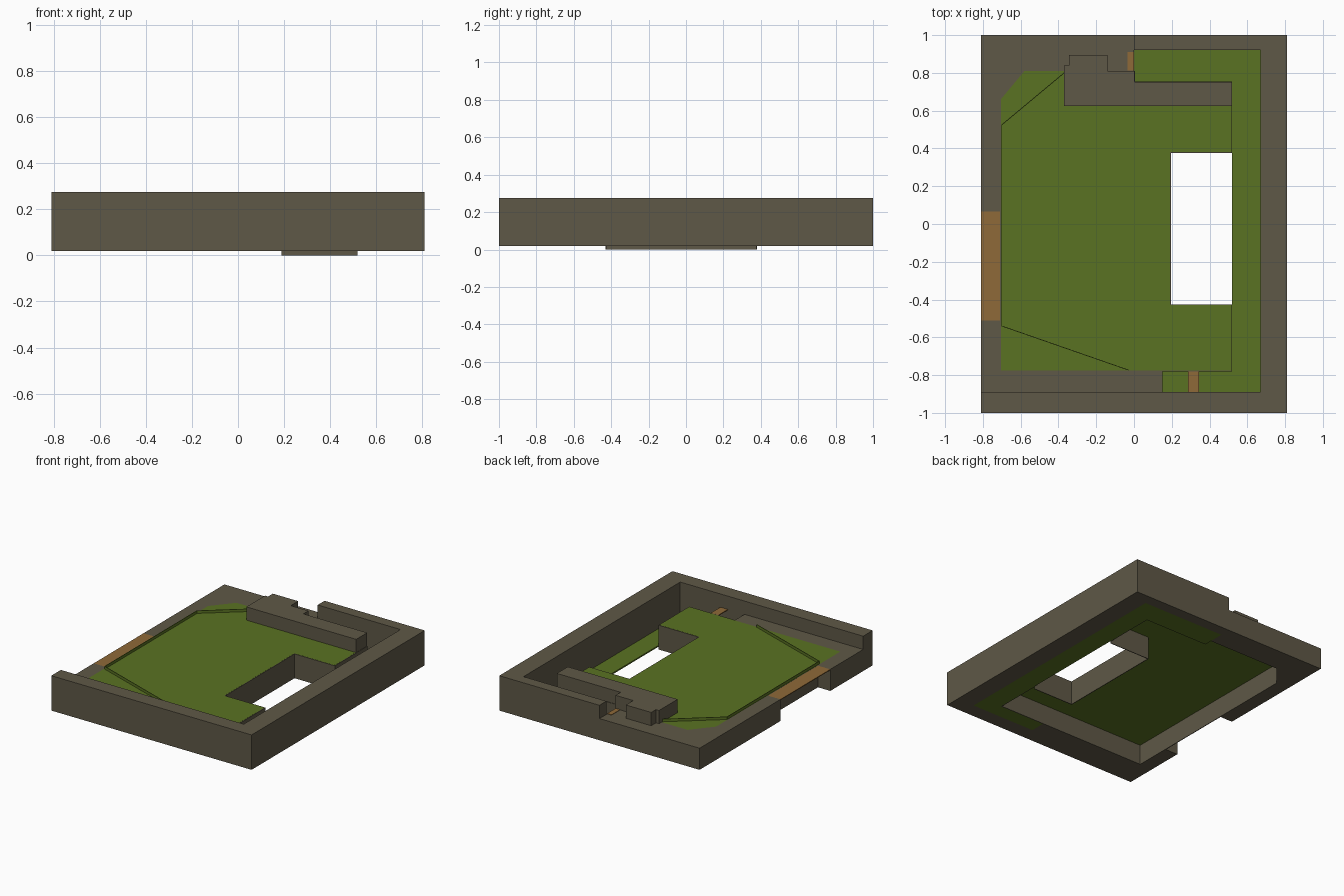
import bpy, bmesh, math
from mathutils import Vector

if "Cube" in bpy.data.objects:
    bpy.data.objects.remove(bpy.data.objects["Cube"])


def material(name, rgb):
    m = bpy.data.materials.new(name)
    m.diffuse_color = (*rgb, 1)
    m.use_nodes = True
    m.node_tree.nodes["Principled BSDF"].inputs["Base Color"].default_value = m.diffuse_color
    return m


STONE = material("stone brown", (0.114, 0.098, 0.063))
GRASS = material("grass green", (0.102, 0.168, 0.016))
WOOD = material("wood orange", (0.275, 0.144, 0.040))

BASE, LOW, MID, TOP = 0.02, 0.03, 0.178, 0.275


def prism(name, pts, z0, z1, mat):
    """Extrude a flat outline from z0 up to z1."""
    bm = bmesh.new()
    face = bm.faces.new([bm.verts.new((x, y, z0)) for x, y in pts])
    ext = bmesh.ops.extrude_face_region(bm, geom=[face])
    for v in ext["geom"]:
        if isinstance(v, bmesh.types.BMVert):
            v.co.z = z1
    bmesh.ops.recalc_face_normals(bm, faces=bm.faces)
    me = bpy.data.meshes.new(name)
    bm.to_mesh(me)
    bm.free()
    me.materials.append(mat)
    ob = bpy.data.objects.new(name, me)
    bpy.context.collection.objects.link(ob)
    return ob


def box(name, x0, x1, y0, y1, z0, z1, mat):
    return prism(name, [(x0, y0), (x1, y0), (x1, y1), (x0, y1)], z0, z1, mat)


# Tall outer walls
box("front_wall", -0.81, 0.81, -1, -0.89, BASE, TOP, STONE)
box("right_wall", 0.67, 0.81, -0.89, 1, BASE, TOP, STONE)
box("back_wall", 0, 0.67, 0.92, 1, BASE, TOP, STONE)

# Lower terraces on the left, front and back
box("front_terrace", -0.81, 0.15, -0.89, -0.775, BASE, MID, STONE)
box("left_wall_front", -0.81, -0.705, -0.775, -0.51, BASE, MID, STONE)
prism("back_left_terrace",
      [(-0.81, 1), (-0.81, 0.065), (-0.705, 0.065), (-0.705, 0.66),
       (-0.58, 0.81), (0, 0.81), (0, 1)], BASE, MID, STONE)

# Raised lawn, notched by the open pit on its right side
prism("lawn",
      [(-0.705, -0.775), (0.515, -0.775), (0.515, -0.43), (0.19, -0.43),
       (0.19, 0.38), (0.515, 0.38), (0.515, 0.75), (0, 0.75), (0, 0.81),
       (-0.58, 0.81), (-0.705, 0.66)], 0.168, MID, GRASS)

# Sunken path along the front, right and back
prism("sunken_path",
      [(0.15, -0.89), (0.67, -0.89), (0.67, 0.92), (0, 0.92), (0, 0.75),
       (0.52, 0.75), (0.52, -0.78), (0.15, -0.78)], BASE, LOW, GRASS)

# Thin retaining walls under the lawn edges
T = 0.005
RETAINING = {
    "gate_retaining_wall": (-0.705 - T, -0.705, -0.51, 0.065, BASE),
    "path_front_retaining_wall": (0.15, 0.52, -0.775 - T, -0.775, BASE),
    "path_right_retaining_wall_front": (0.515, 0.515 + T, -0.775, -0.43, BASE),
    "path_right_retaining_wall_back": (0.515, 0.515 + T, 0.38, 0.75, BASE),
    "path_back_retaining_wall": (0, 0.52, 0.75, 0.75 + T, BASE),
    "path_end_retaining_wall": (0, T, 0.75 + T, 0.81, BASE),
    "pit_front_wall": (0.19, 0.52, -0.43, -0.43 + T, 0),
    "pit_back_wall": (0.19, 0.52, 0.38 - T, 0.38, 0),
    "pit_left_wall": (0.19, 0.19 + T, -0.43 + T, 0.38 - T, 0),
}
for name, (x0, x1, y0, y1, z0) in RETAINING.items():
    box(name, x0, x1, y0, y1, z0, MID - 0.0005, STONE)

# Tall rampart block at the back
prism("rampart",
      [(-0.37, 0.625), (0.518, 0.625), (0.518, 0.752), (0.002, 0.752),
       (0.002, 0.81), (-0.14, 0.81), (-0.14, 0.895), (-0.345, 0.895),
       (-0.345, 0.84), (-0.37, 0.84)], MID, TOP, STONE)

# Low thin kerb crossing the lawn, one strip per segment
KERB = [(-0.03, -0.773), (-0.70, -0.54), (-0.70, 0.525), (-0.37, 0.80)]
for i, (a, b) in enumerate(zip(KERB, KERB[1:])):
    a, b = Vector(a), Vector(b)
    d = (b - a).normalized()
    n = Vector((-d.y, d.x)) * 0.002
    prism(f"kerb_{i + 1}", [a + n, a - n, b - n, b + n], MID, 0.198, GRASS)

# Wooden bridges
box("gate_bridge", -0.81, -0.71, -0.51, 0.065, MID - 0.006, MID, WOOD)
box("front_bridge", 0.285, 0.345, -0.89, -0.78, MID - 0.006, MID, WOOD)
box("back_bridge", -0.035, 0, 0.812, 0.91, MID, MID + 0.003, WOOD)
